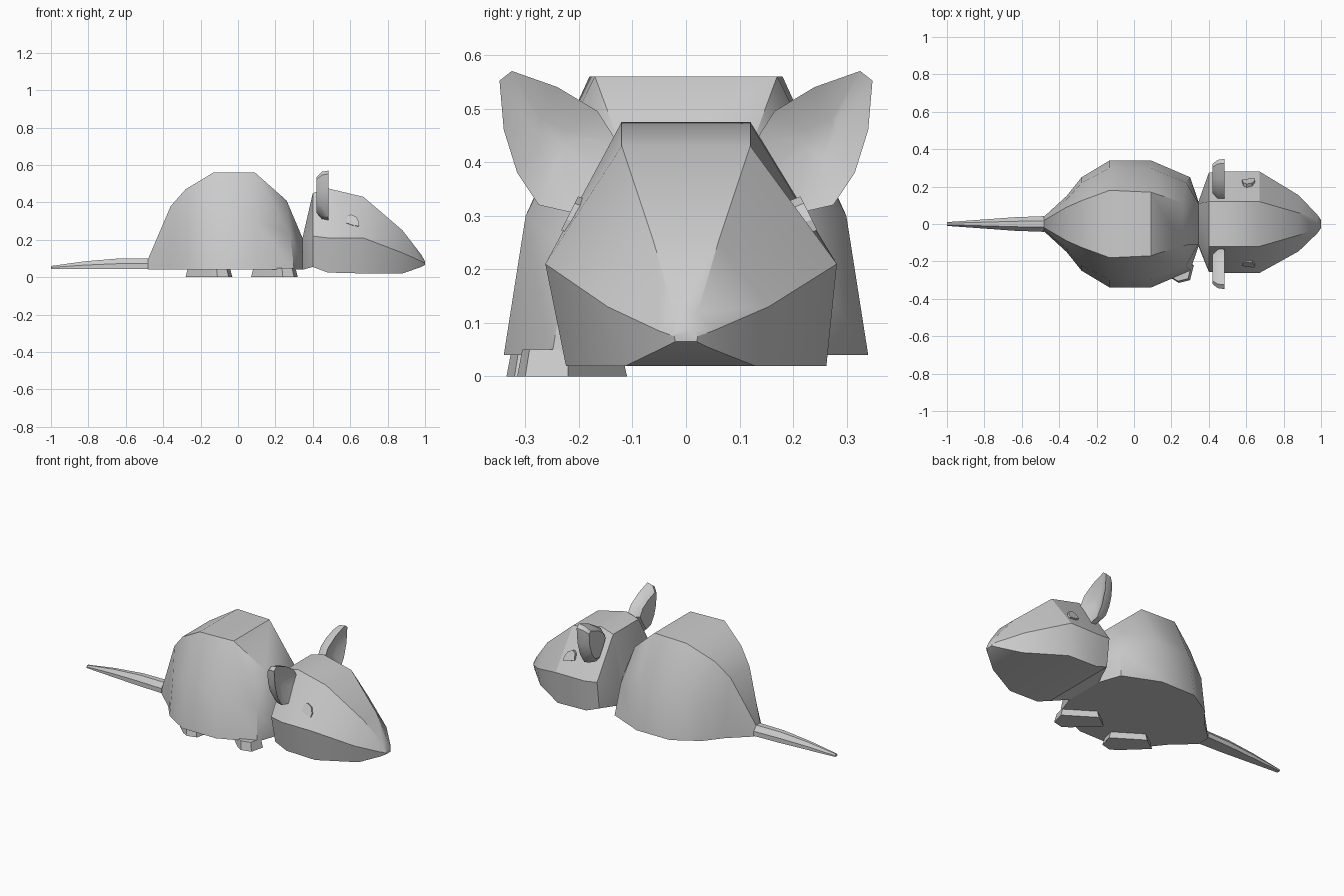
import bpy, math

if "Cube" in bpy.data.objects:
    bpy.data.objects.remove(bpy.data.objects["Cube"])


def make(name, verts, faces, angle=32):
    me = bpy.data.meshes.new(name)
    me.from_pydata(verts, [], faces)
    ob = bpy.data.objects.new(name, me)
    bpy.context.collection.objects.link(ob)
    bpy.ops.object.select_all(action='DESELECT')
    ob.select_set(True)
    bpy.context.view_layer.objects.active = ob
    bpy.ops.object.mode_set(mode='EDIT')
    bpy.ops.mesh.select_all(action='SELECT')
    bpy.ops.mesh.normals_make_consistent(inside=False)
    bpy.ops.object.mode_set(mode='OBJECT')
    bpy.ops.object.shade_smooth_by_angle(angle=math.radians(angle))
    return ob


def loft(name, rings, angle=32):
    """Skin equal-length rings and cap both ends."""
    n = len(rings[0])
    verts = [p for r in rings for p in r]
    faces = [(i * n + j, i * n + (j + 1) % n, (i + 1) * n + (j + 1) % n, (i + 1) * n + j)
             for i in range(len(rings) - 1) for j in range(n)]
    faces += [tuple(range(n)), tuple(range(len(verts) - n, len(verts)))]
    return make(name, verts, faces, angle)


def section(xb, xt, wb, zb, wm, zm, wt, zt, shift=0.0):
    """Six-sided slice: wide base, waist, flat top."""
    xm = (xb + xt) / 2
    s, h = shift, shift / 2
    return [(xb, s - wb, zb), (xb, s + wb, zb), (xm, h + wm, zm),
            (xt, wt, zt), (xt, -wt, zt), (xm, h - wm, zm)]


# Body: base x, top x, base half width, top half width, top height
body = [(-.48, -.48, .04, .02, .10), (-.36, -.36, .15, .09, .38),
        (-.28, -.28, .25, .125, .47), (-.13, -.13, .34, .18, .56),
        (.09, .09, .34, .17, .56), (.30, .26, .25, .115, .41),
        (.345, .345, .12, .11, .21)]
loft("body", [section(xb, xt, wb, .04, wb * .88, .04 + (zt - .04) * .5, wt, zt)
              for xb, xt, wb, wt, zt in body])

# Head, growing forward out of the narrow neck
head = [(.345, .345, .12, .04, .12, .12, .11, .21, 0),
        (.40, .40, .235, .055, .265, .22, .12, .45, .018),
        (.48, .48, .243, .025, .272, .21, .12, .475, .019),
        (.67, .67, .243, .02, .272, .21, .12, .43, .019),
        (.88, .88, .12, .02, .15, .13, .06, .25, .008),
        (.98, .98, .04, .055, .05, .085, .022, .12, 0),
        (1, 1, .02, .065, .022, .075, .015, .085, 0)]
loft("head", [section(*r) for r in head])

# Tail
tail = [(-1, .01, .06), (-.82, .023, .085), (-.64, .036, .10), (-.48, .042, .10)]
loft("tail", [section(x, x, w, .045, w, .045 + (z - .045) * .5, w * .4, z)
              for x, w, z in tail])

# Ears: flat outline in y-z with a rounded back and a cupped front
outline = [(.13, .44), (.165, .495), (.24, .54), (.325, .57), (.348, .552),
           (.34, .46), (.315, .38), (.275, .32), (.21, .305), (.16, .38)]
cy = sum(p[0] for p in outline) / len(outline)
cz = sum(p[1] for p in outline) / len(outline)


def ear_ring(x, k, side):
    return [(x, side * (cy + (y - cy) * k), cz + (z - cz) * k) for y, z in outline]


for side, label in ((1, "left"), (-1, "right")):
    loft(label + "_ear", [ear_ring(.42, .72, side), ear_ring(.448, .95, side),
                          ear_ring(.484, 1, side), ear_ring(.455, .3, side)], 40)

# Eyes: small slabs lying on the slope of the cheek
eye = [(.578, .288), (.585, .32), (.602, .333), (.632, .32), (.648, .29),
       (.645, .27), (.61, .276)]
for side, label in ((1, "left"), (-1, "right")):
    shift = .012 if side > 0 else 0
    loft(label + "_eye", [[(x, side * (.225 - (z - .27) * .5 + shift + d), z + d * .4)
                           for x, z in eye] for d in (-.03, .008)])

# Feet on the one side, turned outward
sole = [(.20, -.29), (.24, -.315), (.30, -.30), (.32, -.22), (.15, -.11), (.07, -.165)]
mx, my = .19, -.22
for dx, dy, label in ((0, 0, "front"), (-.35, -.02, "rear")):
    loft(label + "_foot", [[(mx + (x - mx) * k + dx, my + (y - my) * k + dy, z)
                            for x, y in sole] for k, z in ((1, 0), (.9, .05))])
